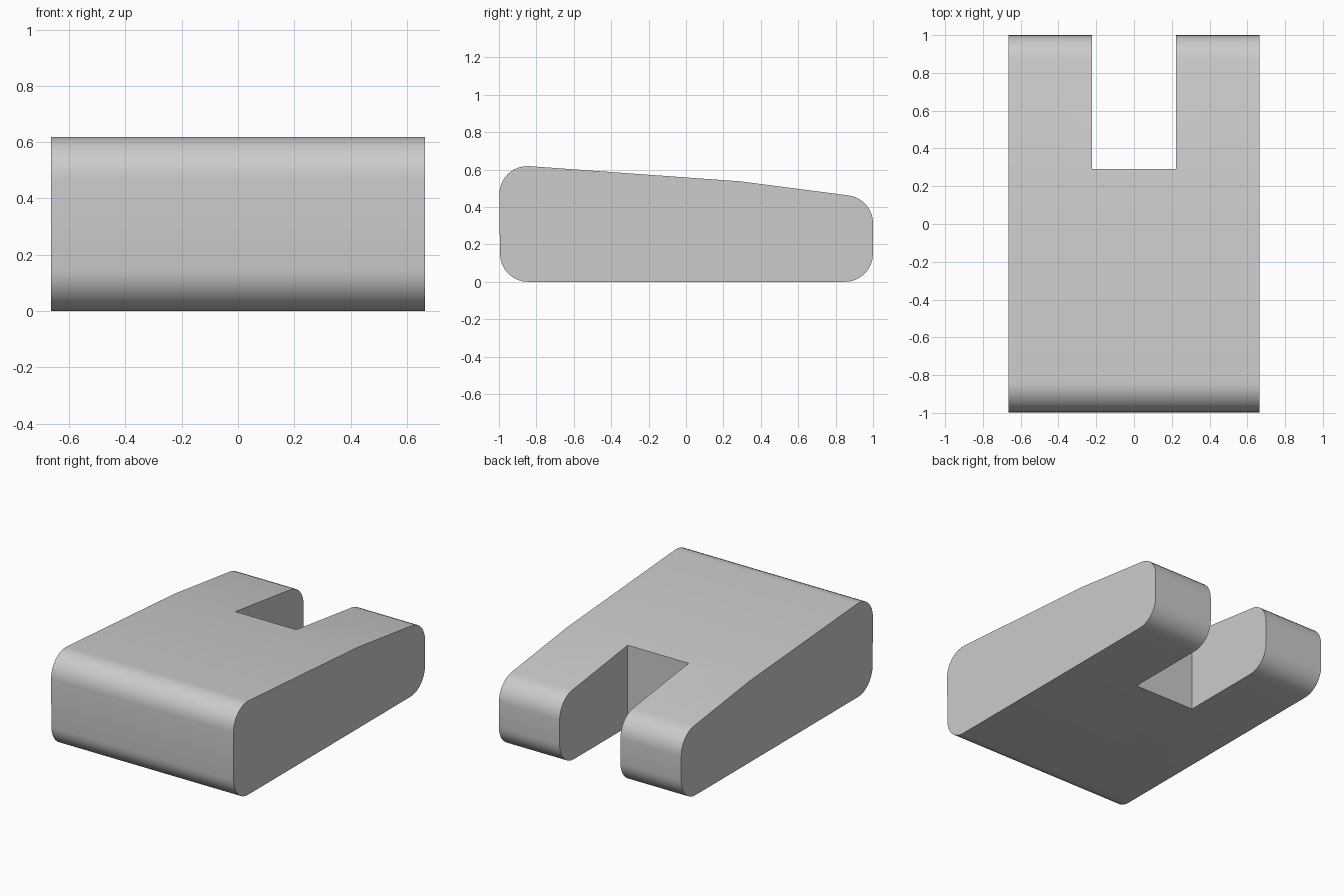
import bpy, bmesh, math
from mathutils import Vector

if "Cube" in bpy.data.objects:
    bpy.data.objects.remove(bpy.data.objects["Cube"])

HALF_W, SLOT_W, SLOT_Y = 0.665, 0.222, 0.29


def fillet(prev, corner, nxt, r, steps=8):
    """Arc points that round one convex corner of the side profile."""
    p, c, n = Vector(prev), Vector(corner), Vector(nxt)
    u, v = (p - c).normalized(), (n - c).normalized()
    half = u.angle(v) / 2
    centre = c + (u + v).normalized() * (r / math.sin(half))
    a, b = c + u * r / math.tan(half) - centre, c + v * r / math.tan(half) - centre
    ang = a.angle(b)
    return [centre + (a * math.sin((1 - i / steps) * ang) + b * math.sin(i / steps * ang)) / math.sin(ang)
            for i in range(steps + 1)]


# Side profile (y, z): corner point and fillet radius
corners = [((-0.993, 0), 0.15), ((1, 0), 0.15), ((1, 0.445), 0.15),
           ((SLOT_Y, 0.537), 0), ((-1, 0.63), 0.15)]
profile = []
for i, (pt, r) in enumerate(corners):
    if r:
        profile += fillet(corners[i - 1][0], pt, corners[(i + 1) % len(corners)][0], r)
    else:
        profile.append(Vector(pt))

# Wedge body, extruded across x
bm = bmesh.new()
face = bm.faces.new([bm.verts.new((-HALF_W, p.x, p.y)) for p in profile])
ext = bmesh.ops.extrude_face_region(bm, geom=[face])
bmesh.ops.translate(bm, vec=(2 * HALF_W, 0, 0),
                    verts=[g for g in ext["geom"] if isinstance(g, bmesh.types.BMVert)])
bmesh.ops.recalc_face_normals(bm, faces=bm.faces)
mesh = bpy.data.meshes.new("notched_wedge")
bm.to_mesh(mesh)
bm.free()
body = bpy.data.objects.new("notched_wedge", mesh)
bpy.context.collection.objects.link(body)

# Slot through the thin end
bpy.ops.mesh.primitive_cube_add(size=1, location=(0, SLOT_Y + 0.5, 0.3))
cutter = bpy.context.object
cutter.name = "slot_cutter"
cutter.scale = (2 * SLOT_W, 1, 2)
cutter.hide_render = True
mod = body.modifiers.new("slot", 'BOOLEAN')
mod.operation, mod.solver, mod.object = 'DIFFERENCE', 'EXACT', cutter

bpy.ops.object.select_all(action='DESELECT')
body.select_set(True)
bpy.context.view_layer.objects.active = body
bpy.ops.object.modifier_apply(modifier="slot")
bpy.data.objects.remove(cutter)
bpy.ops.object.shade_smooth_by_angle(angle=math.radians(30))
